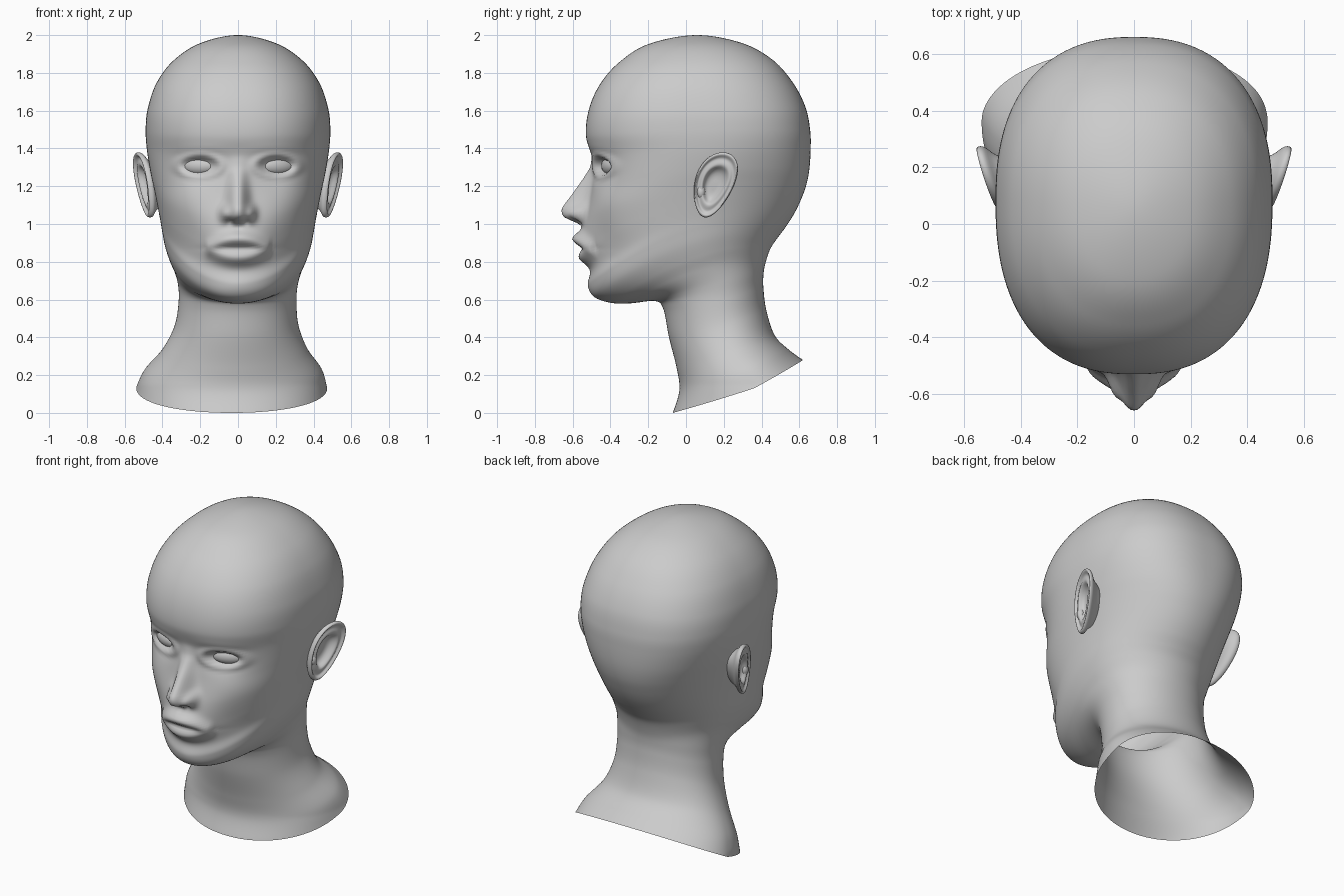
import bpy, bmesh
from math import sin, cos, pi, exp, sqrt

if "Cube" in bpy.data.objects:
    bpy.data.objects.remove(bpy.data.objects["Cube"])

# Loft rings from neck rim to crown: front midline (y, z), back midline (y, z), side (y, z, half width)
FRONT = [(-.07, .0), (-.035, .12), (-.05, .24), (-.09, .40), (-.12, .55), (-.165, .592), (-.295, .58),
         (-.40, .583), (-.485, .615), (-.512, .68), (-.505, .76), (-.53, .88), (-.535, 1.02), (-.505, 1.18),
         (-.497, 1.34), (-.53, 1.47), (-.513, 1.61), (-.455, 1.74), (-.355, 1.855), (-.2, 1.952), (.05, 2)]
BACK = [(.62, .28), (.55, .33), (.47, .41), (.425, .545), (.41, .66), (.41, .73), (.42, .79),
        (.445, .865), (.48, .92), (.525, .98), (.57, 1.05), (.605, 1.12), (.635, 1.2), (.653, 1.29),
        (.66, 1.4), (.657, 1.5), (.632, 1.62), (.565, 1.75), (.455, 1.872), (.29, 1.96), (.05, 2)]
SIDE = [(.36, .13, .505), (.30, .22, .47), (.22, .33, .385), (.19, .46, .328), (.17, .59, .312),
        (.15, .68, .317), (.10, .76, .338), (.08, .83, .365), (.06, .90, .388), (.05, .97, .402),
        (.05, 1.04, .414), (.05, 1.12, .43), (.05, 1.20, .447), (.06, 1.29, .466), (.08, 1.40, .483),
        (.08, 1.5, .489), (.07, 1.61, .478), (.06, 1.745, .432), (.055, 1.865, .342), (.05, 1.957, .2),
        (.05, 2, 0)]

# Nose ridge: height z -> projection, half width
NOSE = [(.985, 0, .07), (1.0, .02, .07), (1.015, .06, .068), (1.035, .105, .065), (1.055, .126, .062),
        (1.085, .132, .059), (1.12, .115, .054), (1.18, .082, .05), (1.24, .046, .046), (1.30, .012, .045),
        (1.36, 0, .045)]


def catmull(rows, i, t):
    a, b, c, d = (rows[max(0, min(len(rows) - 1, i + k))] for k in (-1, 0, 1, 2))
    return [.5 * (2 * q + (r - p) * t + (2 * p - 5 * q + 4 * r - s) * t * t + (3 * q - p - 3 * r + s) * t ** 3)
            for p, q, r, s in zip(a, b, c, d)]


def table(pts, z):
    for p, q in zip(pts, pts[1:]):
        if p[0] <= z < q[0]:
            t = (z - p[0]) / (q[0] - p[0])
            return p[1] + (q[1] - p[1]) * t, p[2] + (q[2] - p[2]) * t
    return 0, 1


def bump(x, z, cx, cz, sx, sz):
    return exp(-((x - cx) / sx) ** 2 - ((z - cz) / sz) ** 2)


def relief(x, z):
    """Forward projection of the facial features; symmetric in x."""
    x = abs(x)
    h, w = table(NOSE, z)
    f = h * exp(-(x / w) ** 2.4)
    f += .045 * bump(x, z, .072, 1.06, .026, .035)          # nostril wings
    f -= .025 * bump(x, z, .042, 1.012, .018, .014)         # nostrils
    f += .026 * bump(x, z, 0, .91, .15, .10)                # muzzle
    arc = max(0, 1 - (x / .175) ** 2)
    lip = sqrt(arc)
    f += .043 * lip * bump(0, z, 0, .872 + .05 * arc, 1, .036)   # upper lip
    f += .038 * lip * bump(0, z, 0, .868 - .05 * arc, 1, .038)   # lower lip
    f -= .012 * bump(x, z, 0, .87, .15, .012)               # mouth line
    f -= .006 * bump(x, z, 0, .985, .02, .03)               # philtrum
    f -= .03 * bump(x, z, .20, 1.29, .10, .075)             # eye socket
    d = sqrt(((x - .205) / .095) ** 2 + ((z - 1.308) / .046) ** 2)
    f += .013 * exp(-((d - 1.25) / .3) ** 2)                # eyelids
    if d < 1:
        f -= .022 * (1 - d * d)
    f += .006 * bump(x, z, .2, 1.395, .12, .03)             # brow
    f += .008 * bump(x, z, .29, 1.14, .1, .08)              # cheekbone
    f -= .016 * bump(x, z, .26, .90, .09, .12)              # hollow cheek
    f += .008 * bump(x, z, 0, .67, .1, .05)                 # chin
    return f


def finish(bm, name):
    bmesh.ops.remove_doubles(bm, verts=bm.verts, dist=1e-5)
    bmesh.ops.recalc_face_normals(bm, faces=bm.faces)
    for f in bm.faces:
        f.smooth = True
    me = bpy.data.meshes.new(name)
    bm.to_mesh(me)
    bm.free()
    ob = bpy.data.objects.new(name, me)
    bpy.context.collection.objects.link(ob)
    return ob


def skin(rings, name):
    bm = bmesh.new()
    vs = [[bm.verts.new(p) for p in ring] for ring in rings]
    for a, b in zip(vs, vs[1:]):
        for j in range(len(a)):
            k = (j + 1) % len(a)
            bm.faces.new((a[j], a[k], b[k], b[j]))
    return finish(bm, name)


# Head and neck as one lofted skin
rows = [f + b + s for f, b, s in zip(FRONT, BACK, SIDE)]
rows.append(BACK[-2] + FRONT[-2] + (.05, 1.957, -.2))      # mirrored past the crown for a round top
SEG, STEPS = 160, 10
rings = []
for i in range(len(FRONT) - 1):
    for st in range(STEPS + (i == len(FRONT) - 2)):
        yf, zf, yb, zb, ys, zs, w = catmull(rows, i, st / STEPS)
        n = 2.05 + .35 * exp(-((i + st / STEPS - 15.5) / 3.3) ** 2)
        ring = []
        for j in range(SEG):
            u = 2 * pi * j / SEG
            t = u - .4 * sin(u)                            # denser towards the face
            r = (abs(sin(t)) ** n + abs(cos(t)) ** n) ** (-1 / n)
            x, k = w * sin(t) * r, cos(t) * r
            y = ys + (yf - ys) * k if k > 0 else ys - (yb - ys) * k
            z = zs + (zf - zb) / 2 * k + ((zf + zb) / 2 - zs) * k * k
            if y < -.1 and z > .6:
                y -= relief(x, z) * min(1, (-.1 - y) / .15)
            lean = max(0, min(1, (.75 - z) / .6))
            ring.append((x - .033 * lean * lean, y, z))
        rings.append(ring)
skin(rings, "head_and_neck")

# Ears: outline swept through a section of bowl, inner fold, rolled rim and back
EAR = [(0, -.03), (.25, -.033), (.46, -.025), (.56, .004), (.64, .010), (.74, .004), (.83, -.002), (.9, .012),
       (.96, .018), (1.01, .008), (1.01, -.008), (.93, -.02), (.78, -.034), (.62, -.08)]
for s, side in ((1, "left"), (-1, "right")):
    rings = []
    for scale, h in EAR:
        ring = []
        for j in range(36):
            a = 2 * pi * j / 36
            u = scale * ((.106 + .024 * cos(a)) * sin(a) + .045 * cos(a))
            v = scale * .172 * cos(a)
            ring.append((s * (.495 + .3 * u + .1 * v + h), .15 + u, 1.207 + v))
        rings.append(ring)
    ear = skin(rings, side + "_ear")
    ear.modifiers.new("smooth", 'SUBSURF').levels = 1

    # Tragus in front of the ear opening
    bm = bmesh.new()
    bmesh.ops.create_uvsphere(bm, u_segments=16, v_segments=10, radius=1)
    tragus = finish(bm, side + "_tragus")
    tragus.scale = (.022, .022, .035)
    tragus.location = (s * .46, .08, 1.17)

    # Eyeball set behind the lids
    bm = bmesh.new()
    bmesh.ops.create_uvsphere(bm, u_segments=32, v_segments=16, radius=1)
    eye = finish(bm, side + "_eye")
    eye.scale = (.098, .045, .05)
    eye.location = (s * .205, -.393, 1.308)
    eye.rotation_euler = (0, 0, s * .38)
